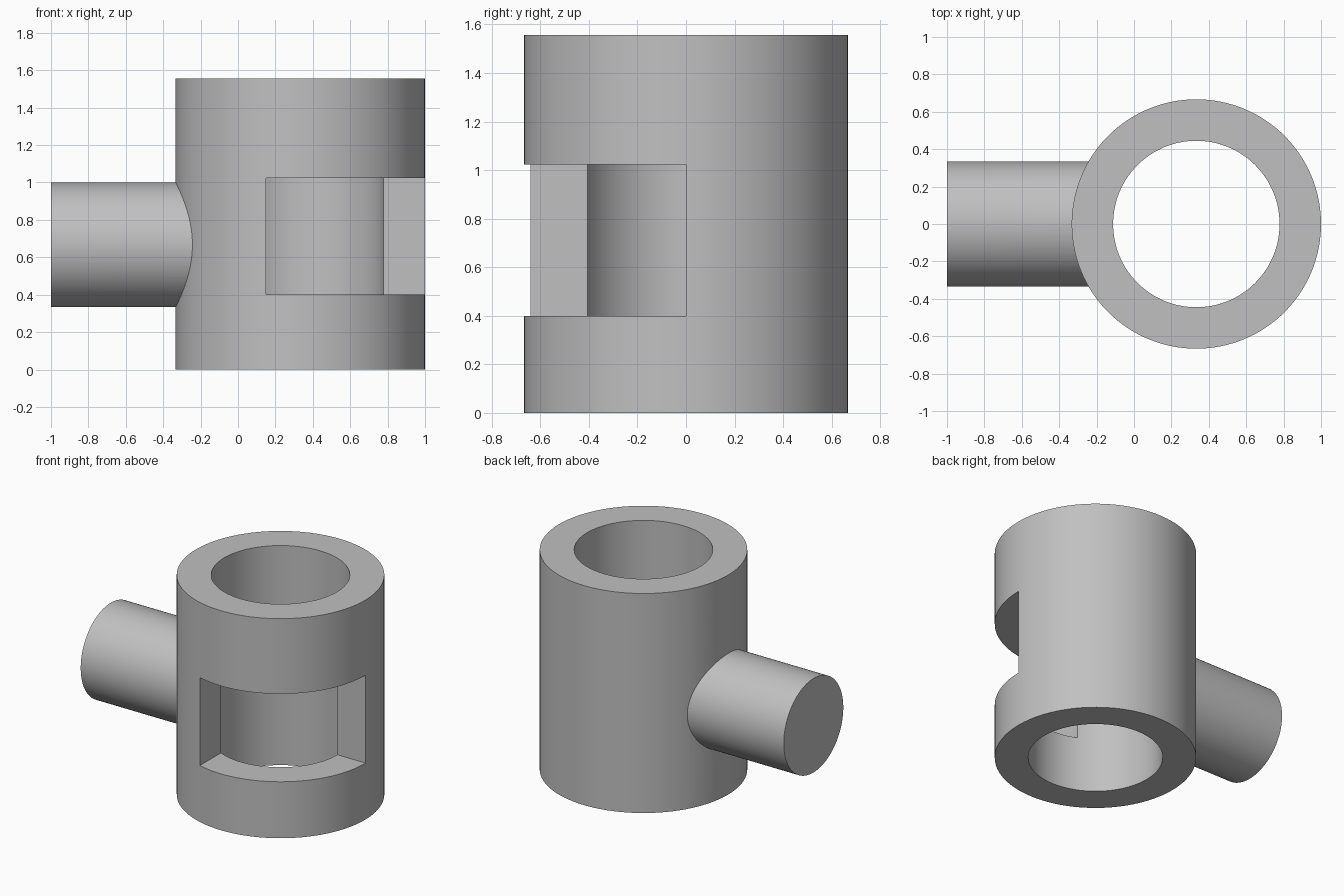
import bpy
import math

cube = bpy.data.objects.get("Cube")
if cube:
    bpy.data.objects.remove(cube, do_unlink=True)

grey = bpy.data.materials.new("light grey")
grey.use_nodes = True
COLOUR = (0.53, 0.53, 0.53, 1)
grey.diffuse_color = COLOUR
grey.node_tree.nodes["Principled BSDF"].inputs["Base Color"].default_value = COLOUR

AXIS_X = 1 / 3      # centre of the collar
HEIGHT = 1.556


def finish(name):
    obj = bpy.context.object
    obj.name = name
    obj.data.materials.append(grey)
    bpy.ops.object.transform_apply(location=True, rotation=True, scale=True)
    return obj


def cylinder(name, radius, depth, location, rotation=(0, 0, 0)):
    bpy.ops.mesh.primitive_cylinder_add(vertices=128, radius=radius, depth=depth,
                                        location=location, rotation=rotation)
    return finish(name)


def box(name, low, high):
    centre = [(a + b) / 2 for a, b in zip(low, high)]
    bpy.ops.mesh.primitive_cube_add(size=1, location=centre)
    bpy.context.object.scale = [b - a for a, b in zip(low, high)]
    return finish(name)


def combine(target, tool, operation):
    mod = target.modifiers.new(tool.name, "BOOLEAN")
    mod.operation = operation
    mod.solver = "EXACT"
    mod.object = tool
    bpy.ops.object.select_all(action="DESELECT")
    target.select_set(True)
    bpy.context.view_layer.objects.active = target
    bpy.ops.object.modifier_apply(modifier=mod.name)
    bpy.data.objects.remove(tool, do_unlink=True)


# Upright collar with a round stub on its side
collar = cylinder("collar_with_stub", 2 / 3, HEIGHT, (AXIS_X, 0, HEIGHT / 2))
stub = cylinder("side_stub", 1 / 3, 0.8, (-0.6, 0, 2 / 3), (0, math.pi / 2, 0))
combine(collar, stub, "UNION")

# Through bore
bore = cylinder("bore", 0.445, HEIGHT + 0.4, (AXIS_X, 0, HEIGHT / 2))
combine(collar, bore, "DIFFERENCE")

# Window cut through the front corner of the wall
window = box("window", (0.15, -1, 0.4), (1.2, 0, 1.023))
combine(collar, window, "DIFFERENCE")

bpy.ops.object.select_all(action="DESELECT")
collar.select_set(True)
bpy.context.view_layer.objects.active = collar
bpy.ops.object.shade_smooth_by_angle(angle=math.radians(30))
